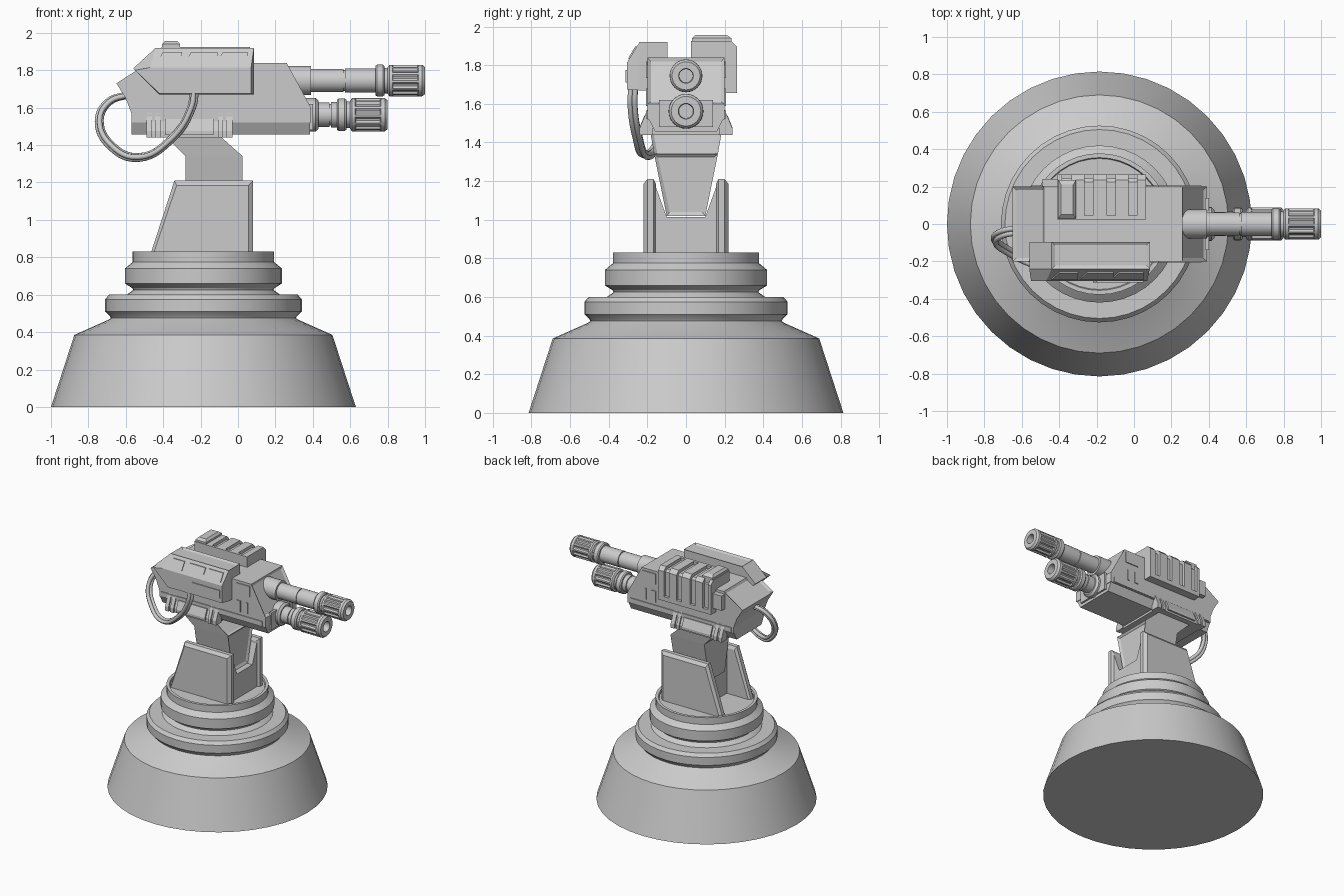
import bpy, bmesh, math
from math import cos, sin, pi

if "Cube" in bpy.data.objects:
    bpy.data.objects.remove(bpy.data.objects["Cube"])


def loft(name, rings, inset=None, smooth=False):
    """Skin equal-length rings of 3D points, with capped ends."""
    bm = bmesh.new()
    vs = [[bm.verts.new(p) for p in r] for r in rings]
    n = len(vs[0])
    for a, b in zip(vs, vs[1:]):
        for i in range(n):
            j = (i + 1) % n
            bm.faces.new((a[i], a[j], b[j], b[i]))
    bm.faces.new(vs[0])
    bm.faces.new(vs[-1])
    bmesh.ops.recalc_face_normals(bm, faces=bm.faces)
    if inset:  # recessed panels on chosen faces
        pick, t, d = inset
        bm.normal_update()
        fs = [f for f in bm.faces if pick(f.normal)]
        bmesh.ops.inset_individual(bm, faces=fs, thickness=t, depth=d)
    me = bpy.data.meshes.new(name)
    bm.to_mesh(me)
    bm.free()
    ob = bpy.data.objects.new(name, me)
    bpy.context.collection.objects.link(ob)
    if smooth:
        smooth_it(ob)
    return ob


def smooth_it(ob):
    bpy.ops.object.select_all(action='DESELECT')
    ob.select_set(True)
    bpy.context.view_layer.objects.active = ob
    bpy.ops.object.shade_smooth_by_angle(angle=math.radians(30))


def along_y(name, prof, y0, y1, **k):
    return loft(name, [[(x, y, z) for x, z in prof] for y in (y0, y1)], **k)


def along_x(name, prof, x0, x1, **k):
    return loft(name, [[(x, y, z) for y, z in prof] for x in (x0, x1)], **k)


def box(name, x0, x1, y0, y1, z0, z1):
    return along_y(name, [(x0, z0), (x1, z0), (x1, z1), (x0, z1)], y0, y1)


def turned_x(name, prof, z, n=32):
    """Round part on an x axis from (x, radius) pairs."""
    return loft(name, [[(x, r * cos(2 * pi * i / n), z + r * sin(2 * pi * i / n))
                        for i in range(n)] for x, r in prof], smooth=True)


# Stepped round base
CX = -0.185
base = [(.815, 0), (.69, .385), (.51, .465), (.495, .475), (.50, .485), (.526, .51), (.526, .575),
        (.505, .60), (.41, .60), (.375, .625), (.38, .635), (.42, .66), (.42, .74), (.378, .775),
        (.378, .83), (.355, .83), (.35, .815)]
N = 40
loft("base", [[(CX + r * cos(2 * pi * i / N), r * sin(2 * pi * i / N), z) for i in range(N)]
              for r, z in base], smooth=True)

# Yoke: two side plates with bevelled outer faces and a V-notched block
plate = [(-.47, .81), (.08, .81), (.08, 1.21), (-.34, 1.21)]
small = [(-.455, .81), (.055, .81), (.055, 1.185), (-.328, 1.185)]
for s, side in ((-1, "left"), (1, "right")):
    loft("yoke_plate_" + side, [[(x, s * y, z) for x, z in p] for y, p in
                                ((.155, small), (.168, plate), (.20, plate), (.22, small))])
along_x("yoke_block", [(-.16, .81), (.16, .81), (.16, 1.18), (.10, 1.015), (-.10, 1.015), (-.16, 1.18)],
        -.26, .06)

# Tapered neck, cranked backwards at the top
neck = [(-.28, .02, .10, 1.02), (-.28, .025, .165, 1.34), (-.40, -.11, .186, 1.46)]
loft("neck", [[(a, -w, z), (b, -w, z), (b, w, z), (a, w, z)] for a, b, w, z in neck],
     inset=(lambda n: n.x > .5, .025, -.012))

# Gun body with sloped nose and rear
body = [(-.65, 1.73), (-.48, 1.84), (.26, 1.84), (.39, 1.60), (.39, 1.52), (-.57, 1.52), (-.57, 1.57),
        (-.60, 1.65)]
along_y("gun_body", body, -.2, .2,
        inset=(lambda n: abs(n.x) > .4 and n.z > .3, .025, -.012))
loft("body_keel", [[(x, -w, z), (x, w, z), (x, w - .035, 1.457), (x, -w + .035, 1.457)]
                   for x, w, z in ((-.57, .195, 1.525), (.385, .195, 1.525))])
box("nose_frame", .38, .40, -.14, .14, 1.48, 1.62)

# Underside cradle with flared side clamps
half = [(.17, 1.57), (.20, 1.57), (.24, 1.475), (.24, 1.44)]
cradle = [(y - .012, z) for y, z in half] + [(-y + .012, z) for y, z in half[::-1]]
along_x("cradle", cradle, -.48, -.04)
for s in (-1, 1):
    for i, (a, b) in enumerate(((-.49, -.46), (-.445, -.415), (-.105, -.08), (-.065, -.03))):
        along_x(f"clamp_post_{i}", [(s * y, z) for y, z in half + [(.17, 1.44)]], a, b)
    along_x("clamp_panel", [(s * y, z) for y, z in
                            [(.18, 1.54), (.215, 1.54), (.242, 1.475), (.242, 1.455), (.18, 1.455)]],
            -.39, -.13)
    # Raised side details on the body
    lo, hi = sorted((s * .195, s * .207))
    box("side_hatch", .13, .25, lo, hi, 1.735, 1.82)
    box("side_rib", .13, .165, lo, hi, 1.59, 1.68)
    box("side_rib", .215, .23, lo, hi, 1.59, 1.68)
    box("side_rail", -.55, .36, lo, hi, 1.525, 1.565)

# Left pod: chamfered outer edge, pointed rear
full = [(-.56, 1.81), (-.44, 1.92), (.085, 1.92), (.085, 1.67), (-.42, 1.67)]
outer = [(-.55, 1.80), (-.47, 1.815), (.07, 1.815), (.07, 1.675), (-.42, 1.675)]
loft("side_pod", [[(x, y, z) for x, z in p] for y, p in
                  ((-.095, full), (-.24, full), (-.305, outer))],
     inset=(lambda n: n.z > .9, .025, -.01))
along_y("pod_panel", [(-.22, 1.71), (.05, 1.71), (.05, 1.775), (-.20, 1.775)], -.313, -.30)
for a, b in ((-.40, -.30), (-.25, -.11), (-.08, .05)):
    loft("pod_slope_panel", [[(a - .04, -.30, 1.835), (b, -.30, 1.835), (b, -.28, 1.835), (a - .04, -.28, 1.835)],
                             [(a, -.262, 1.898), (b, -.262, 1.898), (b, -.242, 1.898), (a, -.242, 1.898)]])

# Right ribbed housing: recessed core with raised ribs wrapping the corner
rib = [(.025, 1.82), (.025, 1.925), (.235, 1.925), (.265, 1.895), (.265, 1.655), (.18, 1.655)]
core = [(.025, 1.82), (.025, 1.90), (.225, 1.90), (.243, 1.885), (.243, 1.665), (.18, 1.665)]
along_x("housing_core", core, -.405, .055)
for a, b in ((-.41, -.385), (-.335, -.265), (-.22, -.145), (-.10, -.03), (.015, .065)):
    along_x("housing_rib", rib, a, b)
box("housing_inner_edge", -.405, .06, .025, .045, 1.83, 1.925)
box("housing_lower_edge", -.405, .06, .19, .265, 1.655, 1.69)
loft("housing_cap", [[(-.405, .03, 1.89), (-.31, .03, 1.89), (-.31, .235, 1.89), (-.405, .235, 1.89)],
                     [(-.405, .03, 1.94), (-.31, .03, 1.94), (-.31, .235, 1.94), (-.405, .235, 1.94)],
                     [(-.39, .05, 1.957), (-.325, .05, 1.957), (-.325, .21, 1.957), (-.39, .21, 1.957)]])
box("rear_clip", -.49, -.40, .18, .24, 1.70, 1.82)


# Barrels with fluted, hollow muzzles
def muzzle(name, x0, x1, r, z, flutes=12):
    prof = [(x0, .85, .85), (x0 + .01, 1, 1), (x0 + .025, 1, 1), (x0 + .03, 1, .88), (x1 - .04, 1, .88),
            (x1 - .035, 1, 1), (x1 - .015, 1, 1), (x1, .86, .86), (x1, .45, .45), (x1 - .06, .42, .42)]
    n = flutes * 4
    loft(name, [[(x, q * cos(2 * pi * i / n), z + q * sin(2 * pi * i / n)) for i in range(n)
                 for q in [r * (hi if i % 4 < 2 else lo)]] for x, hi, lo in prof], smooth=True)


turned_x("upper_barrel", [(.20, .078), (.39, .078), (.39, .062), (.565, .062), (.565, .056), (.572, .056),
                          (.572, .064), (.735, .064), (.735, .078), (.743, .085), (.775, .085),
                          (.783, .078), (.783, .068), (.82, .068)], 1.745)
muzzle("upper_muzzle", .80, 1.0, .084, 1.745)
turned_x("lower_barrel", [(.36, .09), (.415, .09), (.43, .075), (.43, .065), (.49, .065), (.49, .058), (.497, .058),
                          (.497, .068), (.53, .068), (.53, .08), (.538, .087), (.57, .087), (.58, .08),
                          (.58, .07), (.63, .07)], 1.562)
muzzle("lower_muzzle", .60, .80, .089, 1.562)

# Bundled hose looping from the pod to the rear of the body
path = [(-.235, -.27, 1.70), (-.25, -.275, 1.60), (-.36, -.25, 1.43), (-.53, -.21, 1.335), (-.68, -.14, 1.40),
        (-.74, -.085, 1.53), (-.69, -.045, 1.63), (-.58, -.03, 1.67)]
for k, (scale, dy) in enumerate(((.965, .010), (1.0, -.014), (1.05, .010))):
    cu = bpy.data.curves.new("hose", 'CURVE')
    cu.dimensions = '3D'
    cu.bevel_depth = .0145
    cu.bevel_resolution = 2
    sp = cu.splines.new('BEZIER')
    sp.resolution_u = 6
    sp.bezier_points.add(len(path) - 1)
    for bp, (x, y, z) in zip(sp.bezier_points, path):
        bp.co = (-.5 + (x + .5) * scale, y + dy, 1.56 + (z - 1.56) * scale)
        bp.handle_left_type = bp.handle_right_type = 'AUTO'
    ob = bpy.data.objects.new(f"hose_strand_{k}", cu)
    bpy.context.collection.objects.link(ob)
    bpy.ops.object.select_all(action='DESELECT')
    ob.select_set(True)
    bpy.context.view_layer.objects.active = ob
    bpy.ops.object.convert(target='MESH')
